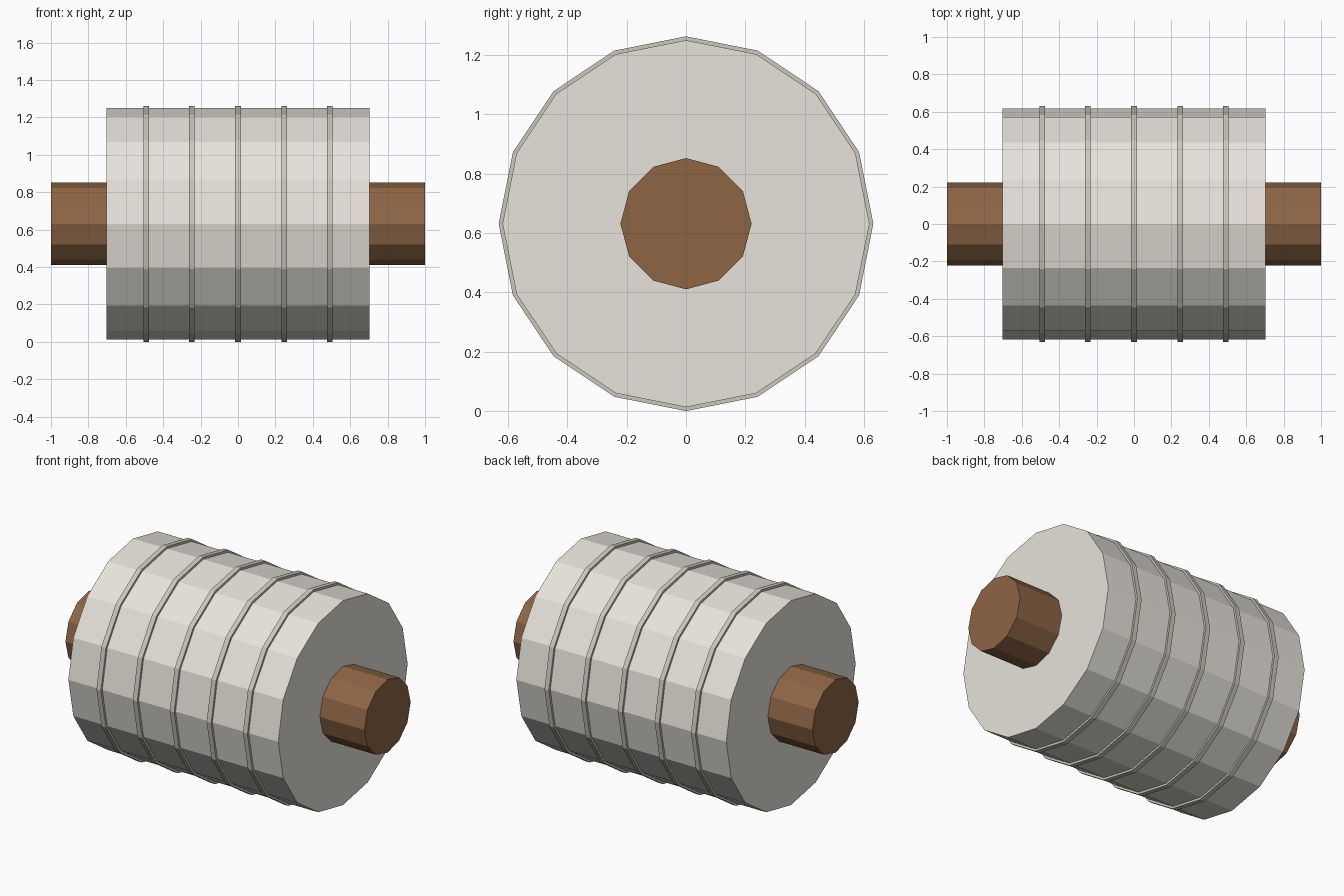
import bpy
from math import pi

if "Cube" in bpy.data.objects:
    bpy.data.objects.remove(bpy.data.objects["Cube"])

AXIS_Z = 0.631


def material(name, rgb):
    mat = bpy.data.materials.new(name)
    mat.diffuse_color = (*rgb, 1)
    mat.use_nodes = True
    mat.node_tree.nodes["Principled BSDF"].inputs["Base Color"].default_value = mat.diffuse_color
    return mat


def x_cylinder(name, sides, radius, length, mat, x=0):
    # local +X of the cylinder turns to point straight down, giving a corner at the top
    bpy.ops.mesh.primitive_cylinder_add(vertices=sides, radius=radius, depth=length,
                                        location=(x, 0, AXIS_Z), rotation=(0, pi / 2, 0))
    obj = bpy.context.object
    obj.name = name
    obj.data.materials.append(mat)
    return obj


cream = material("cream", (0.80, 0.77, 0.71))
band_grey = material("band_grey", (0.60, 0.57, 0.50))
wood = material("wood", (0.27, 0.13, 0.06))

# Roll body and the axle running through it
x_cylinder("roll_body", 16, 0.618, 1.404, cream)
x_cylinder("axle", 12, 0.221, 2.0, wood)

# Thin raised bands around the roll
for i, x in enumerate((-0.49, -0.247, 0, 0.247, 0.49)):
    x_cylinder(f"band_{i + 1}", 16, 0.631, 0.03, band_grey, x)
